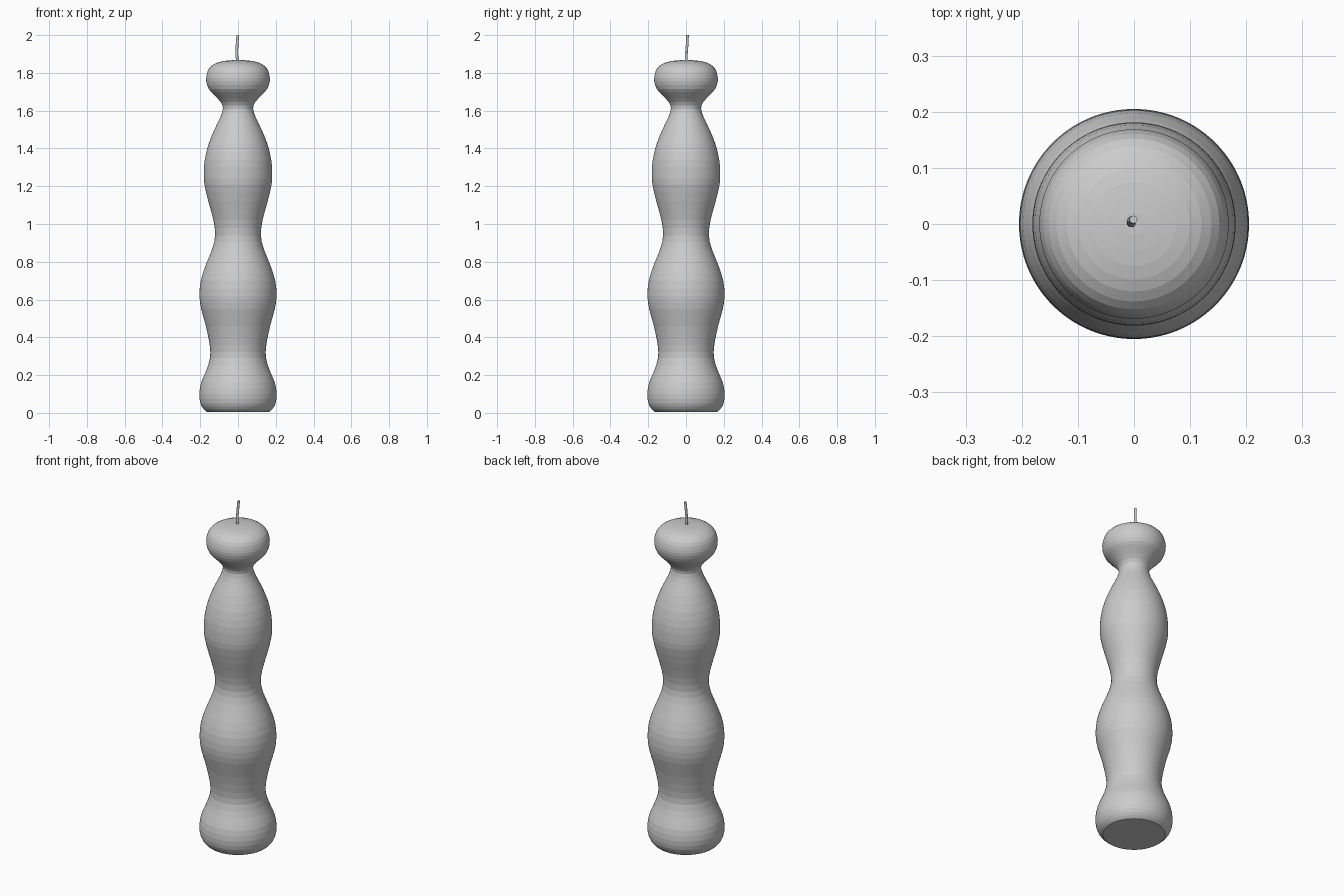
import bpy, bmesh, math
from mathutils import Vector

if "Cube" in bpy.data.objects:
    bpy.data.objects.remove(bpy.data.objects["Cube"])


def catmull(points, steps):
    """Smooth curve through a few control points."""
    p = [Vector(q) for q in points]
    p = [2 * p[0] - p[1]] + p + [2 * p[-1] - p[-2]]
    out = []
    for a, b, c, d in zip(p, p[1:], p[2:], p[3:]):
        for i in range(steps):
            t = i / steps
            out.append(0.5 * (2 * b + (c - a) * t + (2 * a - 5 * b + 4 * c - d) * t ** 2
                              + (3 * b - a - 3 * c + d) * t ** 3))
    return out + [p[-2]]


def tube(name, rings, sides):
    """Closed skin over horizontal rings given as (x, y, z, radius)."""
    bm = bmesh.new()
    loops = []
    for x, y, z, r in rings:
        loops.append([bm.verts.new((x + r * math.cos(math.tau * i / sides),
                                    y + r * math.sin(math.tau * i / sides), z))
                      for i in range(sides)])
    for lo, hi in zip(loops, loops[1:]):
        for i in range(sides):
            j = (i + 1) % sides
            bm.faces.new((lo[i], lo[j], hi[j], hi[i]))
    bm.faces.new(loops[0][::-1])
    bm.faces.new(loops[-1])
    mesh = bpy.data.meshes.new(name)
    bm.to_mesh(mesh)
    bm.free()
    obj = bpy.data.objects.new(name, mesh)
    bpy.context.collection.objects.link(obj)
    return obj


# Turned candle body: (radius, height)
profile = [(.165, .005), (.182, .02), (.199, .05), (.205, .10), (.195, .16),
           (.170, .22), (.148, .29), (.150, .36), (.170, .46), (.195, .55),
           (.204, .62), (.197, .70), (.172, .78), (.136, .87), (.121, .94),
           (.130, 1.02), (.157, 1.12), (.178, 1.21), (.181, 1.27), (.176, 1.34),
           (.157, 1.42), (.125, 1.50), (.096, 1.56), (.080, 1.61), (.091, 1.645),
           (.128, 1.685), (.155, 1.715), (.168, 1.755), (.166, 1.79),
           (.152, 1.825), (.120, 1.85), (.075, 1.863), (.02, 1.868)]
body = catmull([(r, z, 0) for r, z in profile], 2)
tube("candle_body", [(0, 0, p.y, p.x) for p in body], 128)

# Slightly bent wick
wick = catmull([(-.003, .001, 1.85), (-.006, .002, 1.90),
                (-.005, .006, 1.95), (-.001, .008, 2.0)], 4)
tube("wick", [(p.x, p.y, p.z, .007) for p in wick], 12)
